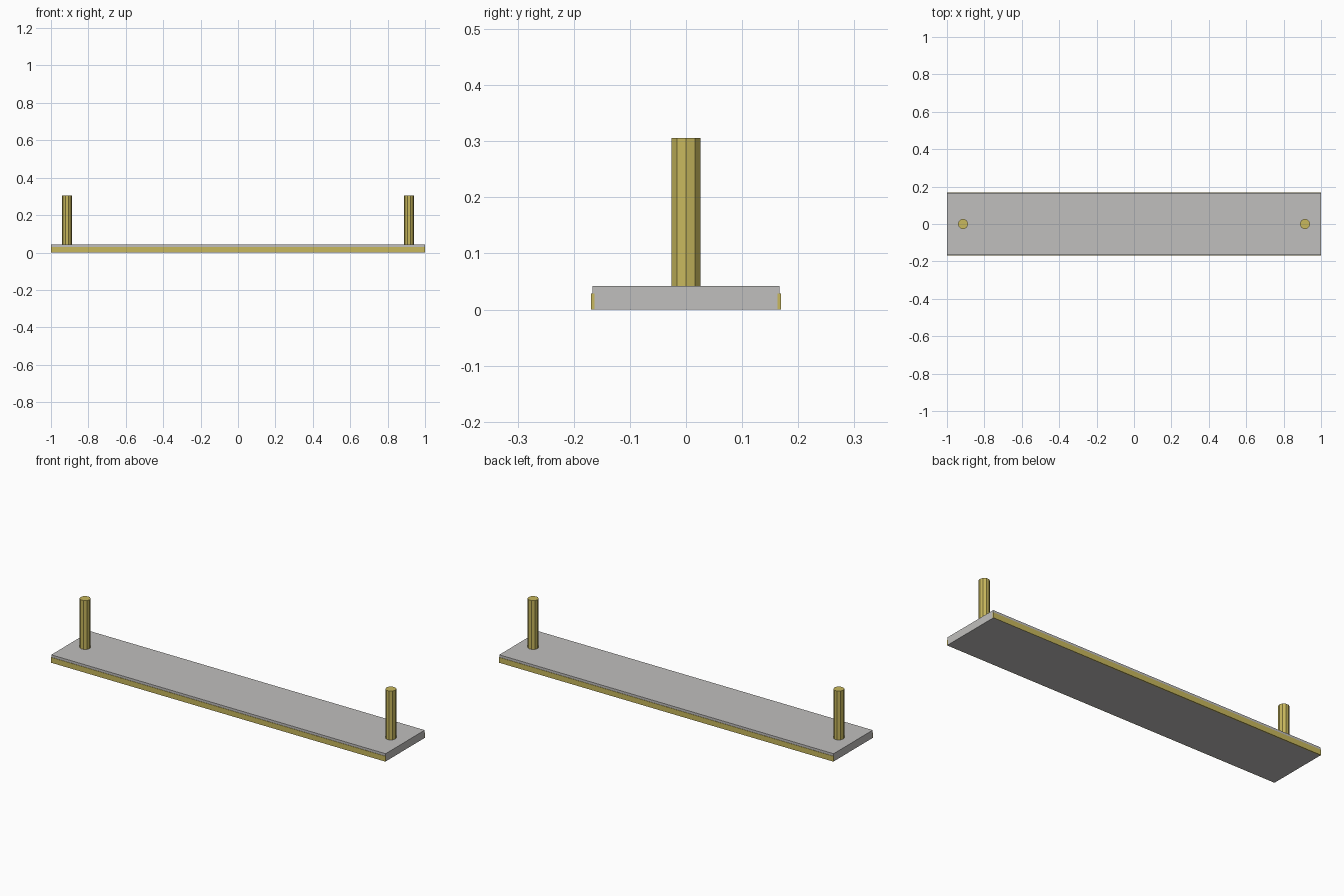
import bpy, bmesh, math
from mathutils import Matrix

if "Cube" in bpy.data.objects:
    bpy.data.objects.remove(bpy.data.objects["Cube"])


def material(name, rgb):
    m = bpy.data.materials.new(name)
    m.diffuse_color = (*rgb, 1.0)
    m.use_nodes = True
    m.node_tree.nodes["Principled BSDF"].inputs["Base Color"].default_value = m.diffuse_color
    return m


grey = material("light grey", (0.53, 0.52, 0.51))
brass = material("brass", (0.58, 0.48, 0.11))


def add(name, bm, mat):
    mesh = bpy.data.meshes.new(name)
    bm.to_mesh(mesh)
    bm.free()
    mesh.materials.append(mat)
    obj = bpy.data.objects.new(name, mesh)
    bpy.context.collection.objects.link(obj)


def box(name, size, centre, mat):
    bm = bmesh.new()
    bmesh.ops.create_cube(bm, size=1, matrix=Matrix.Translation(centre) @ Matrix.Diagonal((*size, 1)))
    add(name, bm, mat)


def post(name, x, z0, z1, radius, sides, mat):
    # Polygon with a corner facing +x, extruded upwards
    bm = bmesh.new()
    ring = [bm.verts.new((x + radius * math.cos(a), radius * math.sin(a), z0))
            for a in (2 * math.pi * i / sides for i in range(sides))]
    base = bm.faces.new(ring)
    top = bmesh.ops.extrude_face_region(bm, geom=[base], use_keep_orig=True)["geom"]
    bmesh.ops.translate(bm, vec=(0, 0, z1 - z0), verts=[v for v in top if isinstance(v, bmesh.types.BMVert)])
    bmesh.ops.recalc_face_normals(bm, faces=bm.faces)
    add(name, bm, mat)


# Flat board
box("board", (1.999, 0.334, 0.042), (0, 0, 0.021), grey)

# Trim strips along both long edges, and a post near each end
for side, edge, end in ((-1, "front", "left"), (1, "back", "right")):
    box(edge + "_trim", (2.0, 0.006, 0.029), (0, side * 0.166, 0.0145), brass)
    post(end + "_post", side * 0.914, 0.04, 0.306, 0.0272, 10, brass)
